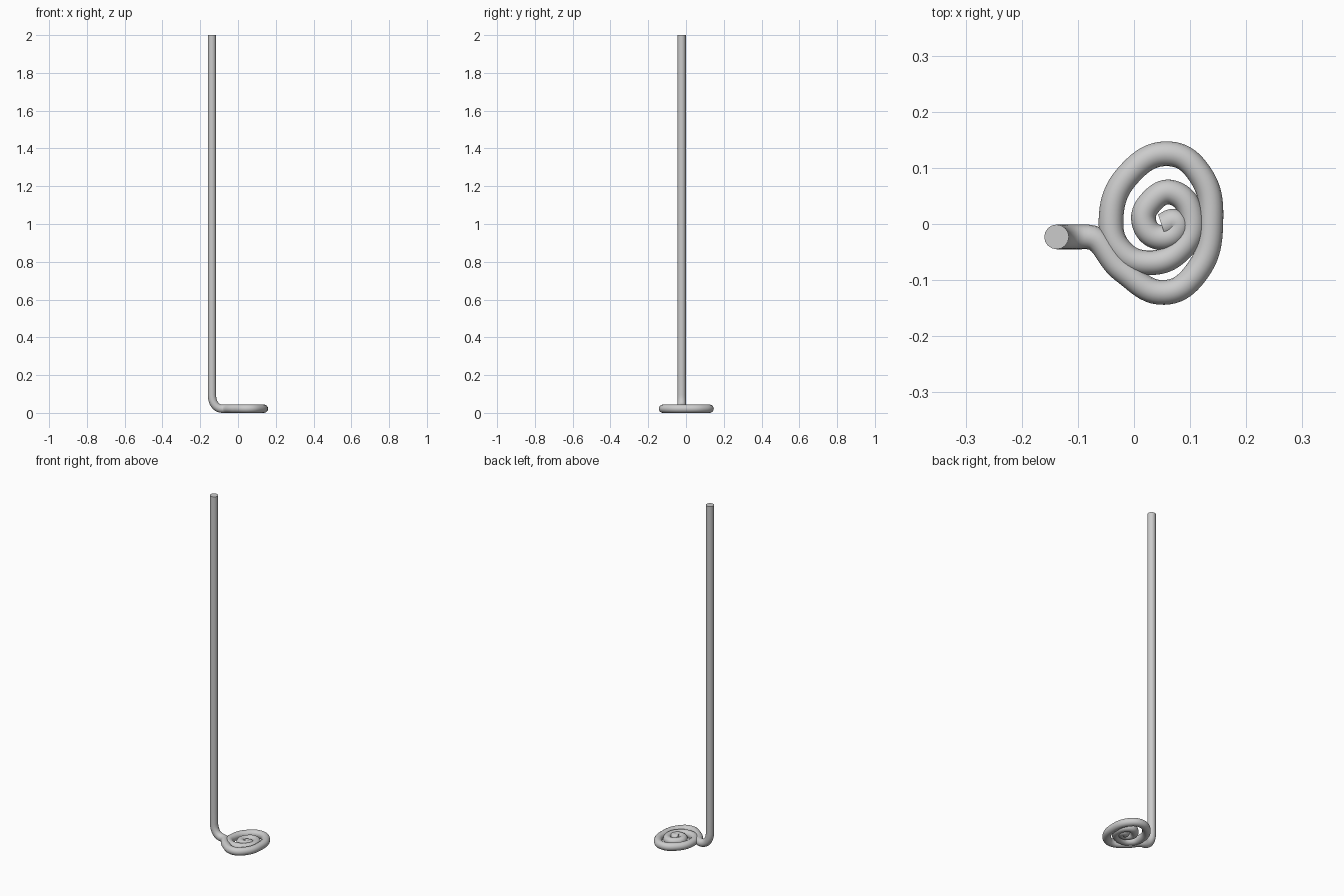
import bpy
from mathutils import Vector

if "Cube" in bpy.data.objects:
    bpy.data.objects.remove(bpy.data.objects["Cube"])

R = 0.022            # tube radius
PX, PY = -0.138, -0.023

# Flat coil path from the outside inwards (x, y)
coil = [(-0.020, -0.083), (0.054, -0.122), (0.112, -0.085), (0.137, 0.005),
        (0.118, 0.088), (0.064, 0.125), (-0.008, 0.090), (-0.041, 0.006),
        (-0.022, -0.049), (0.028, -0.069), (0.080, -0.048), (0.104, 0.004),
        (0.069, 0.056), (0.030, 0.039), (0.018, 0.002), (0.046, -0.024),
        (0.078, -0.006), (0.074, 0.004), (0.050, -0.004)]

curve = bpy.data.curves.new("coiled_rod", 'CURVE')
curve.dimensions = '3D'
curve.bevel_depth = R
curve.bevel_resolution = 6
curve.resolution_u = 10
curve.use_fill_caps = True
spline = curve.splines.new('BEZIER')
spline.bezier_points.add(len(coil) + 2)


def fixed(i, co, left, right):
    """Bezier point with explicit handle offsets."""
    p = spline.bezier_points[i]
    p.handle_left_type = p.handle_right_type = 'FREE'
    p.co = co
    p.handle_left = Vector(co) + Vector(left)
    p.handle_right = Vector(co) + Vector(right)


# Coil points, smoothed automatically
for i, (x, y) in enumerate(coil):
    p = spline.bezier_points[i + 3]
    p.co = (x, y, R)
    p.handle_left_type = p.handle_right_type = 'AUTO'

# Straight upright and the bend at its foot
fixed(0, (PX, PY, 2.0), (0, 0, 0.1), (0, 0, -0.1))
fixed(1, (PX, PY, 0.095), (0, 0, 0.1), (0, 0, -0.042))
fixed(2, (PX + 0.055, PY, R), (-0.033, 0, 0), (0.03, 0, 0))

rod = bpy.data.objects.new("coiled_rod", curve)
bpy.context.collection.objects.link(rod)
bpy.context.view_layer.objects.active = rod
rod.select_set(True)
bpy.ops.object.convert(target='MESH')
bpy.ops.object.shade_smooth_by_angle()
